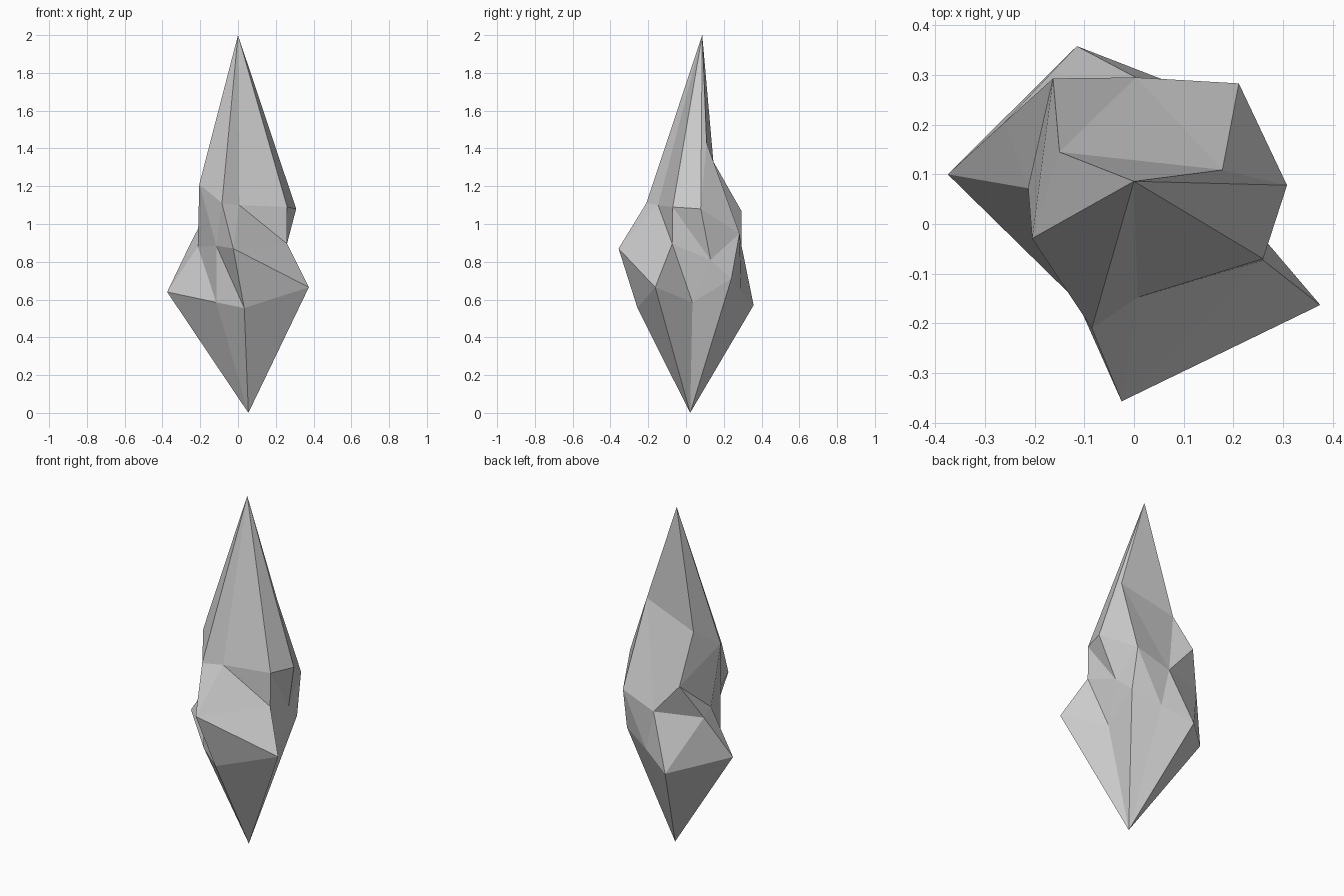
import bpy, bmesh

if "Cube" in bpy.data.objects:
    bpy.data.objects.remove(bpy.data.objects["Cube"])

# Three rings of eight points (counter-clockwise from front left), plus two tips:
# a once-subdivided box stretched into a crystal shard
upper = [(-.085, -.21, 1.11), (.007, -.148, 1.10), (.26, -.07, 1.09), (.308, .078, 1.08),
         (.178, .109, 1.43), (-.15, .145, 1.33), (-.163, .293, 1.07), (-.205, -.029, 1.21)]
middle = [(-.115, -.155, .885), (-.025, -.357, .87), (.26, -.073, .895), (.237, .13, .81),
          (.211, .283, .95), (.004, .295, .88), (-.26, .205, .88), (-.213, .072, .88)]
lower = [(-.115, -.155, .585), (.033, -.257, .555), (.375, -.163, .665), (.207, .034, .585),
         (.215, .24, .71), (.055, .292, .645), (-.115, .358, .57), (-.375, .1, .64)]

bm = bmesh.new()
rings = [[bm.verts.new(p) for p in ring] for ring in (lower, middle, upper)]
top = bm.verts.new((0, .086, 2))
base = bm.verts.new((.055, .022, 0))

# Side bands, each facet folding from its upper left to its lower right corner
for below, above in zip(rings, rings[1:]):
    for i in range(8):
        j = (i + 1) % 8
        if above is rings[2] and i == 5:  # the back left facet folds the other way
            bm.faces.new((below[i], below[j], above[j]))
            bm.faces.new((below[i], above[j], above[i]))
        else:
            bm.faces.new((below[i], below[j], above[i]))
            bm.faces.new((below[j], above[j], above[i]))

# Four facets at each tip, every one spanning two ring segments
lo, up = rings[0], rings[2]
for k in range(0, 8, 2):
    a, b, c = (k - 1) % 8, k, k + 1
    if k == 6:  # folded facet at the back left
        bm.faces.new((top, up[a], up[c]))
        bm.faces.new((up[a], up[b], up[c]))
    else:
        bm.faces.new((top, up[a], up[b]))
        bm.faces.new((top, up[b], up[c]))
    bm.faces.new((base, lo[c], lo[b]))
    bm.faces.new((base, lo[b], lo[a]))

mesh = bpy.data.meshes.new("crystal_shard")
bm.to_mesh(mesh)
bm.free()
bpy.context.collection.objects.link(bpy.data.objects.new("crystal_shard", mesh))
